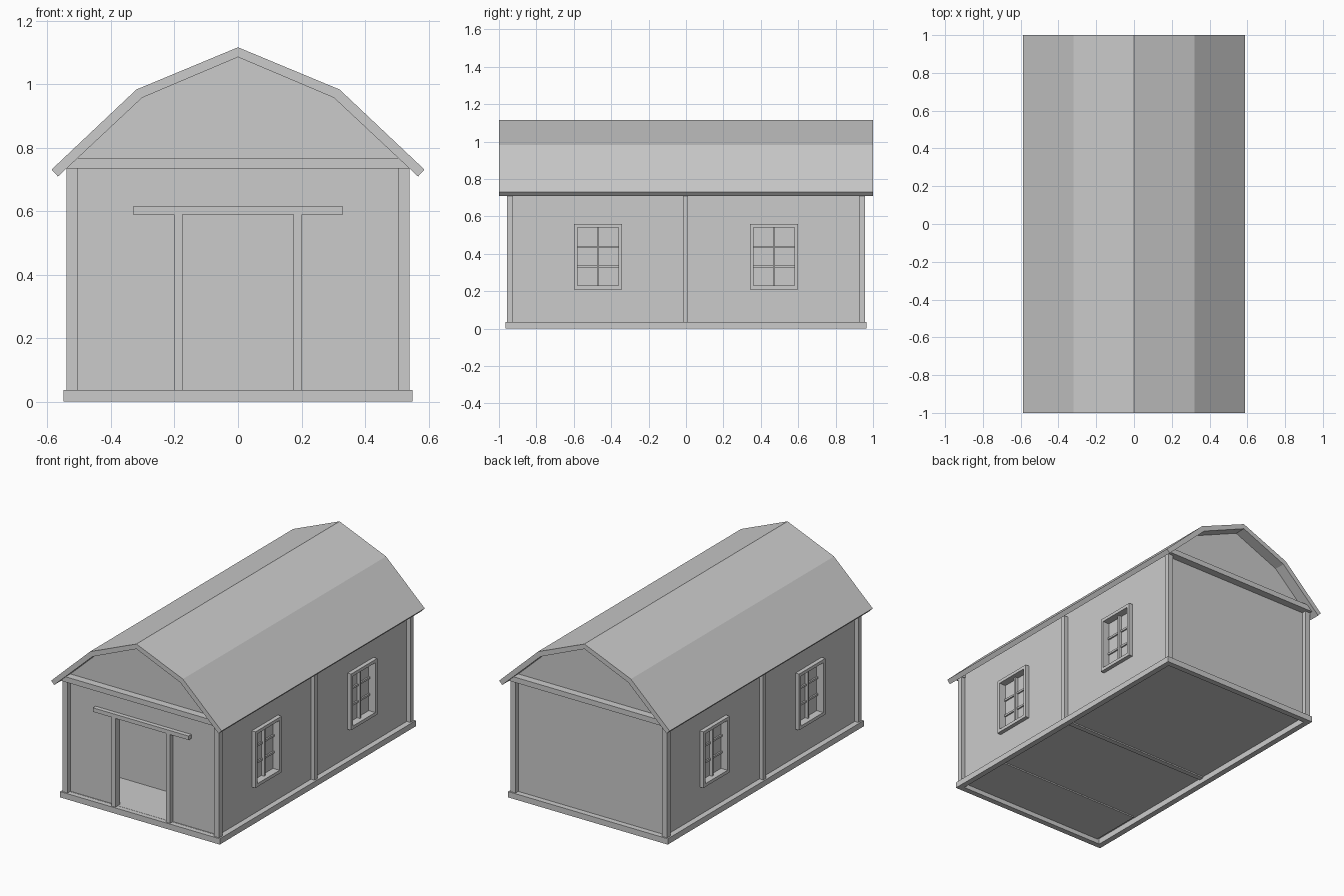
import bpy
import bmesh

if "Cube" in bpy.data.objects:
    bpy.data.objects.remove(bpy.data.objects["Cube"])

def prism(name, pts, y0, y1):
    """Extrude an x-z profile along y."""
    n = len(pts)
    verts = [(x, y0, z) for x, z in pts] + [(x, y1, z) for x, z in pts]
    faces = [tuple(range(n)), tuple(reversed(range(n, 2 * n)))]
    faces += [(i, i + n, (i + 1) % n + n, (i + 1) % n) for i in range(n)]
    me = bpy.data.meshes.new(name)
    me.from_pydata(verts, [], faces)
    bm = bmesh.new()
    bm.from_mesh(me)
    bmesh.ops.recalc_face_normals(bm, faces=bm.faces)
    bm.to_mesh(me)
    bm.free()
    ob = bpy.data.objects.new(name, me)
    bpy.context.collection.objects.link(ob)
    return ob

def box(name, x0, x1, y0, y1, z0, z1):
    x0, x1 = sorted((x0, x1))
    y0, y1 = sorted((y0, y1))
    return prism(name, [(x0, z0), (x1, z0), (x1, z1), (x0, z1)], y0, y1)

def cut(target, *bounds):
    c = box("cutter", *bounds)
    c.hide_render = True
    c.display_type = 'WIRE'
    m = target.modifiers.new("cut", 'BOOLEAN')
    m.operation, m.solver, m.object = 'DIFFERENCE', 'EXACT', c

def mirrored(half):
    """Complete a right-half profile that starts on the centre line."""
    return half + [(-x, z) for x, z in reversed(half) if x > 0]

WX, WY, PX, PY, H = 0.515, 0.93, 0.54, 0.957, 0.036

# Walls with gables, raised on an open foundation ring
walls = prism("walls", mirrored([(0, 1.09), (0.302, 0.961), (WX, 0.763), (WX, H)]), -WY, WY)

# Entry room and doorway
cut(walls, -0.495, 0.495, -0.91, -0.62, 0.02, 0.70)
cut(walls, -0.175, 0.175, -1.1, -0.90, 0.01, 0.59)
box("entry_floor", -0.5, 0.5, -0.935, -0.6, 0.028, H + 0.001)
box("floor_joist", -WX, WX, -0.016, 0.016, 0.028, H + 0.002)

# Foundation ring
for s in (-1, 1):
    box("side_foundation", s * 0.515, s * 0.55, -0.965, 0.965, 0, H)
    box("end_foundation", -0.515, 0.515, s * 0.93, s * 0.965, 0, H)

# Gambrel roof
prism("roof", [(0, 1.116), (0.32, 0.983), (0.587, 0.731), (0.567, 0.709), (0.302, 0.957),
               (0, 1.085), (-0.302, 0.957), (-0.567, 0.709), (-0.587, 0.731), (-0.32, 0.983)],
      -1, 1)

# Corner posts, middle posts and gable beams
for sx in (-1, 1):
    for sy in (-1, 1):
        box("corner_post", sx * 0.505, sx * PX, sy * 0.925, sy * PY, H, 0.735)
    box("middle_post", sx * 0.505, sx * PX, -0.016, 0.012, H, 0.735)
for sy in (-1, 1):
    y0, y1 = sorted((sy * 0.92, sy * 0.977))
    prism("gable_beam", [(-0.54, 0.735), (0.54, 0.735), (0.505, 0.768), (-0.505, 0.768)], y0, y1)

# Door frame and sliding rail
for s in (-1, 1):
    box("door_post", s * 0.175, s * 0.202, -PY, -0.91, H, 0.59)
box("door_rail", -0.33, 0.33, -0.957, -0.92, 0.589, 0.614)

# Windows: recess, frame, mullion and glazing bars
for sx in (-1, 1):
    for sy in (-1, 1):
        a, b, z0, z1, w = 0.342, 0.6, 0.21, 0.56, 0.02
        mid, pane = (a + b) / 2, sx * 0.495
        cut(walls, pane, sx * 0.6, sy * (a + w), sy * (b - w), z0 + w, z1 - w)
        xi, xo = sx * 0.505, sx * 0.54
        box("window_frame_side", xi, xo, sy * a, sy * (a + w), z0, z1)
        box("window_frame_side", xi, xo, sy * (b - w), sy * b, z0, z1)
        box("window_sill", xi, xo, sy * (a + w), sy * (b - w), z0, z0 + w)
        box("window_head", xi, xo, sy * (a + w), sy * (b - w), z1 - w, z1)
        box("window_mullion", pane, sx * 0.515, sy * (mid - 0.006), sy * (mid + 0.006),
            z0 + w, z1 - w)
        for z in (0.333, 0.437):
            box("window_bar", pane, sx * 0.504, sy * (a + w), sy * (b - w), z - 0.006, z + 0.006)
